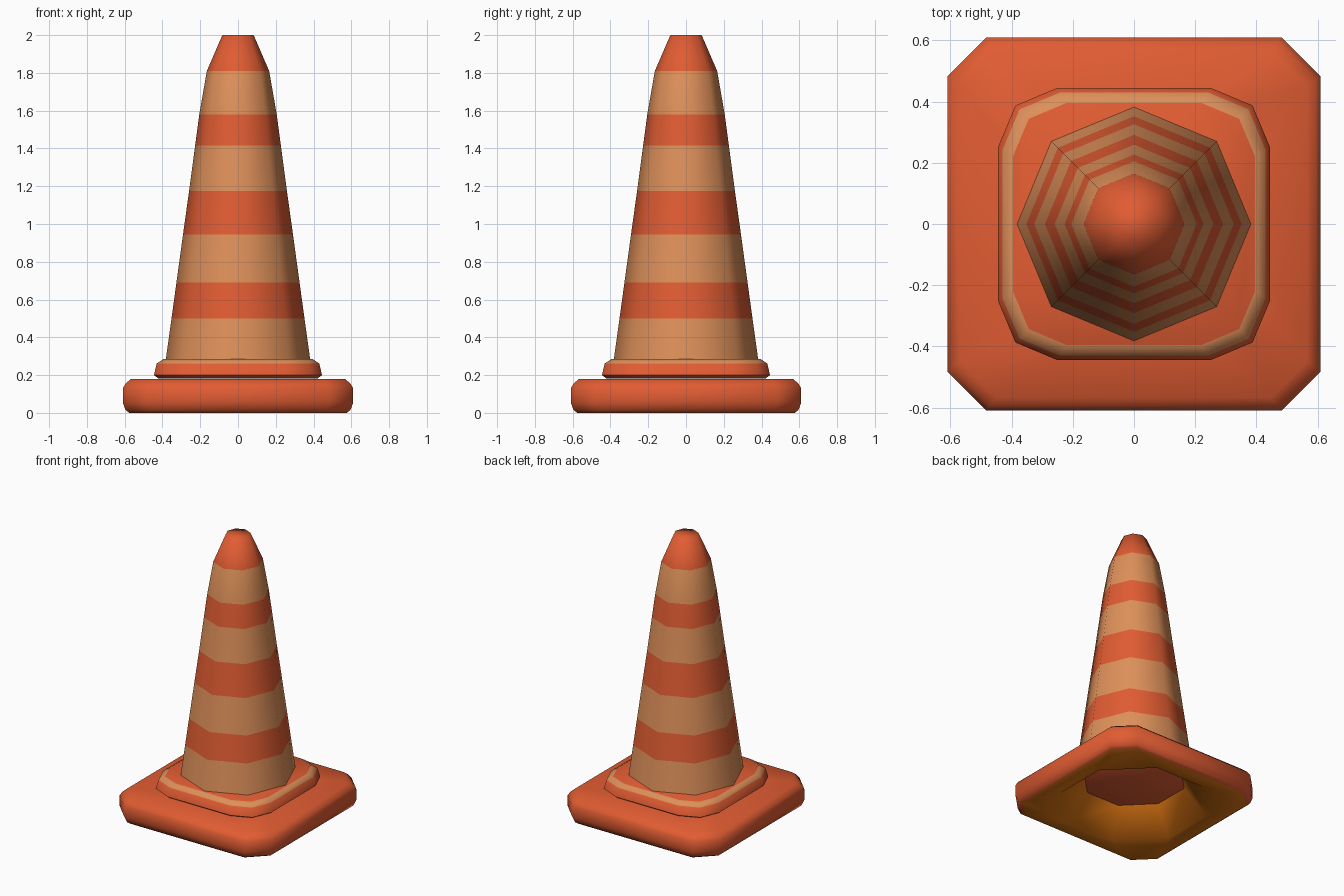
import bpy, bmesh, math

if "Cube" in bpy.data.objects:
    bpy.data.objects.remove(bpy.data.objects["Cube"])


def material(name, rgb):
    m = bpy.data.materials.new(name)
    m.diffuse_color = (*rgb, 1)
    m.use_nodes = True
    m.node_tree.nodes["Principled BSDF"].inputs["Base Color"].default_value = m.diffuse_color
    return m


ORANGE = material("cone orange", (0.75, 0.107, 0.032))
TAN = material("pale stripe", (0.73, 0.28, 0.102))
AMBER = material("underside amber", (0.72, 0.178, 0.006))
MATS = [ORANGE, TAN, AMBER]


def ngon(r, n, turn):
    return [(r * math.cos(math.radians(turn) + math.tau * i / n),
             r * math.sin(math.radians(turn) + math.tau * i / n)) for i in range(n)]


def quarter_turns(points):
    """Repeat a few outline points around the four sides."""
    out = []
    for _ in range(4):
        out += points
        points = [(-y, x) for x, y in points]
    return out


def loft(name, rings, bands, cap_top=None, cap_bottom=None, closed=False, angle=60):
    """rings: (outline, scale, z); bands: material of each strip between rings."""
    bm = bmesh.new()
    loops = [[bm.verts.new((x * s, y * s, z)) for x, y in o] for o, s, z in rings]
    n = len(loops[0])
    for k, mat in enumerate(bands):
        a, b = loops[k], loops[(k + 1) % len(loops)]
        for i in range(n):
            j = (i + 1) % n
            bm.faces.new((a[i], a[j], b[j], b[i])).material_index = mat
    if cap_top is not None:
        bm.faces.new(loops[-1]).material_index = cap_top
    if cap_bottom is not None:
        bm.faces.new(loops[0][::-1]).material_index = cap_bottom
    me = bpy.data.meshes.new(name)
    bm.to_mesh(me)
    bm.free()
    for m in MATS:
        me.materials.append(m)
    for p in me.polygons:
        p.use_smooth = True
    me.set_sharp_from_angle(angle=math.radians(angle))
    ob = bpy.data.objects.new(name, me)
    bpy.context.collection.objects.link(ob)
    return ob


# Square foot with cut corners and a funnel-shaped hollow underneath
foot = quarter_turns([(1, -0.79), (1, 0.79)])
hollow = ngon(1, 8, -22.5)
loft("foot",
     [(hollow, 0.50, 0.0), (foot, 0.575, 0.0), (foot, 0.595, 0.015), (foot, 0.61, 0.055),
      (foot, 0.61, 0.13), (foot, 0.595, 0.155), (foot, 0.567, 0.18), (hollow, 0.345, 0.18)],
     [2, 0, 0, 0, 0, 0, 0, 2])

# Twelve-sided collar with a pale bevelled rim
collar = quarter_turns([(1, -0.56), (1, 0.56), (0.87, 0.87)])
loft("collar",
     [(collar, 0.42, 0.181), (collar, 0.445, 0.20), (collar, 0.43, 0.262), (collar, 0.395, 0.285)],
     [0, 0, 1], cap_top=0, cap_bottom=0)

# Eight-sided striped cone
profile = [(0.382, 0.284), (0.352, 0.50), (0.326, 0.69), (0.291, 0.945), (0.259, 1.175),
           (0.227, 1.415), (0.205, 1.58), (0.165, 1.81), (0.083, 2.0)]
loft("cone", [(ngon(1, 8, 0), r, z) for r, z in profile],
     [1, 0, 1, 0, 1, 0, 1, 0], cap_top=0, angle=80)
